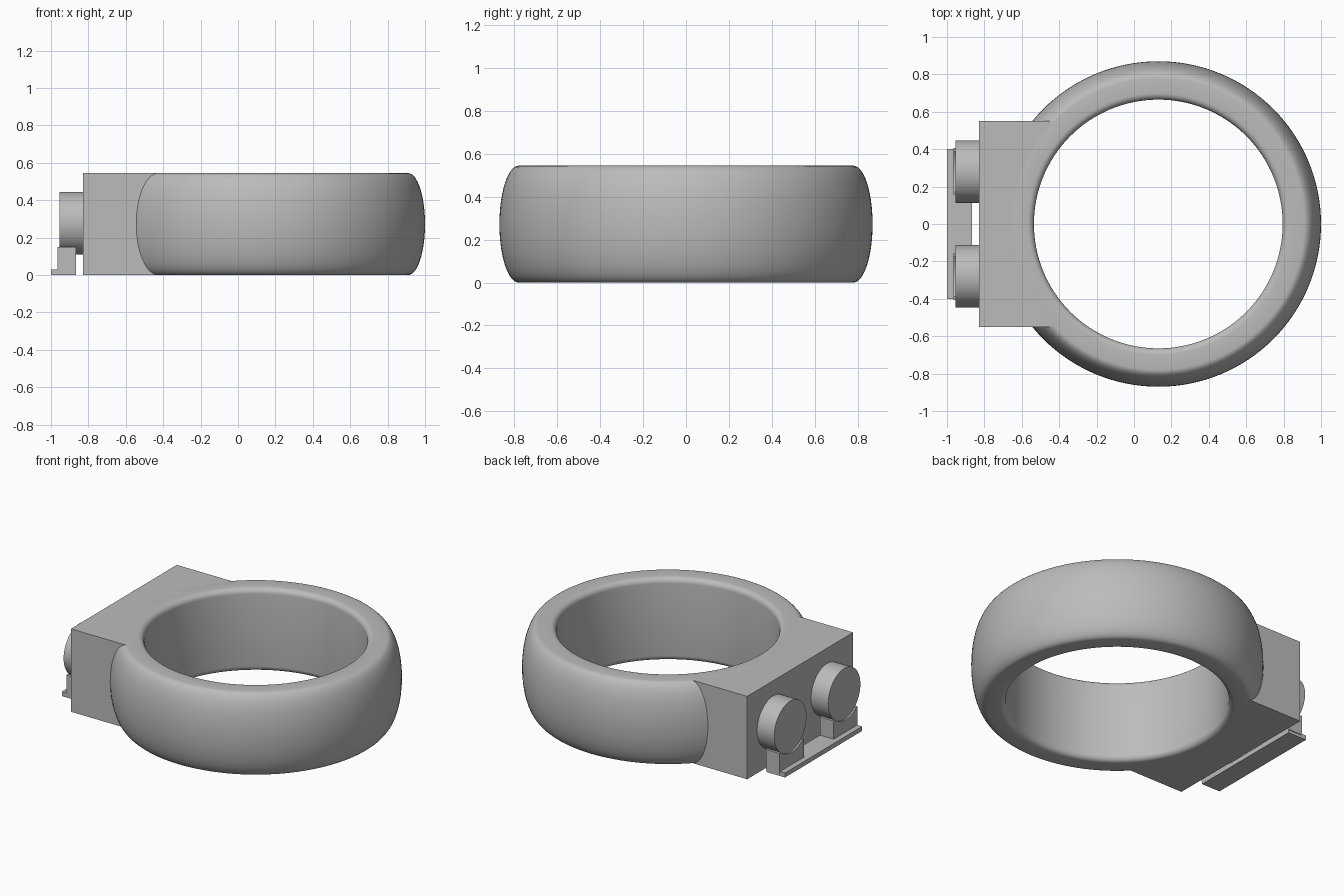
import bpy, bmesh, math
from mathutils import Matrix

default = bpy.data.objects.get("Cube")
if default:
    bpy.data.objects.remove(default, do_unlink=True)

grey = bpy.data.materials.new("plain grey")
grey.use_nodes = True
grey.diffuse_color = (0.5, 0.5, 0.5, 1)
grey.node_tree.nodes["Principled BSDF"].inputs["Base Color"].default_value = (0.5, 0.5, 0.5, 1)

HEIGHT = 0.545
MID = HEIGHT / 2
RING_X = 0.13


def finish(name, bm, smooth=False):
    bmesh.ops.recalc_face_normals(bm, faces=bm.faces)
    mesh = bpy.data.meshes.new(name)
    bm.to_mesh(mesh)
    bm.free()
    obj = bpy.data.objects.new(name, mesh)
    bpy.context.collection.objects.link(obj)
    mesh.materials.append(grey)
    if smooth:
        bpy.ops.object.select_all(action='DESELECT')
        obj.select_set(True)
        bpy.context.view_layer.objects.active = obj
        bpy.ops.object.shade_smooth_by_angle(angle=math.radians(35))
    return obj


def box(name, x, y, z):
    bm = bmesh.new()
    bmesh.ops.create_cube(bm, size=1)
    for v in bm.verts:
        v.co = [lo + (c + 0.5) * (hi - lo) for c, (lo, hi) in zip(v.co, (x, y, z))]
    return finish(name, bm)


def cylinder(name, radius, depth, centre, axis='Z', smooth=True):
    bm = bmesh.new()
    turn = Matrix.Rotation(math.pi / 2, 4, 'Y') if axis == 'X' else Matrix()
    bmesh.ops.create_cone(bm, cap_ends=True, segments=96, radius1=radius, radius2=radius,
                          depth=depth, matrix=Matrix.Translation(centre) @ turn)
    return finish(name, bm, smooth)


def cut(obj, cutter):
    mod = obj.modifiers.new("cut", 'BOOLEAN')
    mod.operation = 'DIFFERENCE'
    mod.solver = 'EXACT'
    mod.object = cutter
    cutter.hide_render = True
    cutter.hide_set(True)


def arc(cx, cz, rx, rz, start, end, steps):
    angles = [math.radians(start + (end - start) * i / steps) for i in range(steps + 1)]
    return [(cx + rx * math.cos(a), cz + rz * math.sin(a)) for a in angles]


# Ring: bulged outside, softened inner rims, straight bore
inner, fillet = 0.665, 0.035
profile = arc(0.78, MID, 0.09, MID, -90, 90, 28)
profile += arc(inner + fillet, HEIGHT - fillet, fillet, fillet, 90, 180, 6)
profile += arc(inner + fillet, fillet, fillet, fillet, 180, 270, 6)
bm = bmesh.new()
verts = [bm.verts.new((r, 0, z)) for r, z in profile]
edges = [bm.edges.new((a, b)) for a, b in zip(verts, verts[1:] + verts[:1])]
bmesh.ops.spin(bm, geom=verts + edges, cent=(0, 0, 0), axis=(0, 0, 1),
               angle=2 * math.pi, steps=128, use_duplicate=False)
bmesh.ops.remove_doubles(bm, verts=bm.verts, dist=0.0001)
bmesh.ops.translate(bm, verts=bm.verts, vec=(RING_X, 0, 0))
finish("ring", bm, True)

# Block merging into the ring, hollowed so the bore stays clear
block = box("mounting_block", (-0.83, -0.44), (-0.55, 0.55), (0, HEIGHT))
cut(block, cylinder("bore_cutter", 0.73, 1.5, (RING_X, 0, MID), smooth=False))

# Bracket base
box("bracket_plate", (-1, -0.865), (-0.4, 0.4), (0, 0.03))

# Knobs, each above a cradle
for side, label in ((-1, "right"), (1, "left")):
    y = side * 0.28
    cylinder(label + "_knob", 0.167, 0.135, (-0.8875, y, 0.278), 'X')
    cradle = box(label + "_cradle", (-0.965, -0.865), (y - 0.125, y + 0.125), (0.02, 0.15))
    cut(cradle, cylinder(label + "_cradle_cutter", 0.168, 0.5, (-0.9, y, 0.278), 'X', False))
